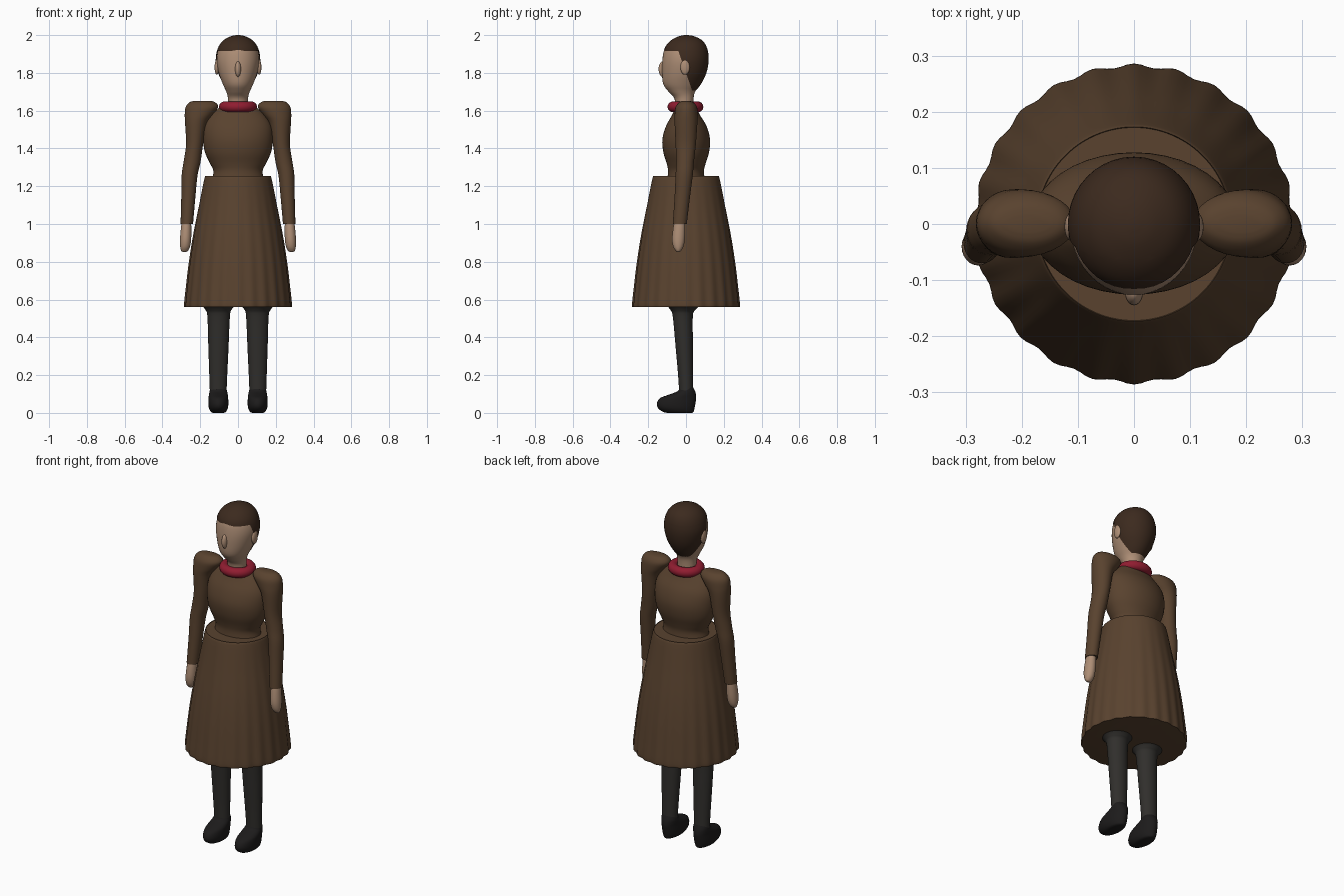
import bpy, bmesh, math
from mathutils import Vector

if "Cube" in bpy.data.objects:
    bpy.data.objects.remove(bpy.data.objects["Cube"])


def material(name, rgb):
    m = bpy.data.materials.new(name)
    m.diffuse_color = (*rgb, 1)
    m.use_nodes = True
    m.node_tree.nodes["Principled BSDF"].inputs["Base Color"].default_value = m.diffuse_color
    return m


cloth = material("brown_cloth", (0.10, 0.055, 0.028))
skin = material("skin", (0.42, 0.27, 0.18))
hair_mat = material("dark_hair", (0.045, 0.023, 0.013))
red = material("red", (0.28, 0.012, 0.03))
stocking = material("stocking", (0.03, 0.028, 0.025))
leather = material("black_leather", (0.012, 0.011, 0.011))


def finish(name, bm, mat, angle=50):
    bmesh.ops.recalc_face_normals(bm, faces=bm.faces)
    me = bpy.data.meshes.new(name)
    bm.to_mesh(me)
    bm.free()
    ob = bpy.data.objects.new(name, me)
    bpy.context.collection.objects.link(ob)
    me.materials.append(mat)
    bpy.ops.object.select_all(action='DESELECT')
    ob.select_set(True)
    bpy.context.view_layer.objects.active = ob
    bpy.ops.object.shade_smooth_by_angle(angle=math.radians(angle))
    return ob


def smooth(rows, steps):
    # Catmull-Rom interpolation between the cross-section rows
    out = []
    for i in range(len(rows) - 1):
        a, b, c, d = (rows[min(max(i + k, 0), len(rows) - 1)] for k in (-1, 0, 1, 2))
        for s in range(steps):
            t = s / steps
            out.append([0.5 * (2*q + (r - p)*t + (2*p - 5*q + 4*r - w)*t*t
                               + (3*q - p - 3*r + w)*t**3)
                        for p, q, r, w in zip(a, b, c, d)])
    return out + [list(rows[-1])]


def loft(rows, n=40, steps=4, sx=1, pleats=0):
    # rows: z, x min, x max, y min, y max of horizontal oval sections
    bm = bmesh.new()
    rings = []
    rows = smooth(rows, steps)
    z_low, z_high = min(r[0] for r in rows), max(r[0] for r in rows)
    for z, x0, x1, y0, y1 in rows:
        drop = (z_high - z) / (z_high - z_low)
        ring = []
        for i in range(n):
            a = 2 * math.pi * i / n
            k = 1 + (0.012 * drop * (math.cos(pleats * a) - 1) if pleats else 0)
            ring.append(bm.verts.new((sx * ((x0 + x1) / 2 + (x1 - x0) / 2 * k * math.cos(a)),
                                      (y0 + y1) / 2 + (y1 - y0) / 2 * k * math.sin(a), z)))
        rings.append(ring)
    for lo, hi in zip(rings, rings[1:]):
        for i in range(n):
            j = (i + 1) % n
            bm.faces.new((lo[i], lo[j], hi[j], hi[i]))
    bm.faces.new(rings[0])
    bm.faces.new(rings[-1])
    return bm


def round_rows(pairs):
    return [(z, -rx, rx, y0, y1) for z, rx, y0, y1 in pairs]


def ellipsoid(name, loc, size, mat):
    bm = bmesh.new()
    bmesh.ops.create_uvsphere(bm, u_segments=20, v_segments=12, radius=1)
    for v in bm.verts:
        v.co = Vector(loc) + Vector([c * s for c, s in zip(v.co, size)])
    return finish(name, bm, mat)


# skirt, closed at waist and hem
finish("skirt", loft(round_rows([
    (1.25, .172, -.172, .172), (1.24, .178, -.178, .178), (1.1, .206, -.206, .206),
    (.95, .236, -.236, .236), (.8, .26, -.26, .26), (.65, .278, -.278, .278),
    (.57, .286, -.286, .286), (.56, .281, -.281, .281)]), n=144, pleats=24), cloth)

# bodice
finish("bodice", loft(round_rows([
    (1.23, .14, -.10, .10), (1.28, .13, -.095, .095), (1.32, .148, -.102, .104),
    (1.38, .175, -.12, .122), (1.45, .185, -.125, .127), (1.52, .178, -.105, .108),
    (1.58, .14, -.072, .072), (1.63, .08, -.05, .05)])), cloth)

# neck ring
bm = bmesh.new()
n, m = 40, 14
grid = [[bm.verts.new(((.073 + .028 * math.cos(b)) * math.cos(a),
                       (.067 + .028 * math.cos(b)) * math.sin(a) - .003,
                       1.62 + .028 * math.sin(b)))
         for b in [2 * math.pi * j / m for j in range(m)]]
        for a in [2 * math.pi * i / n for i in range(n)]]
for i in range(n):
    for j in range(m):
        bm.faces.new((grid[i][j], grid[(i + 1) % n][j],
                      grid[(i + 1) % n][(j + 1) % m], grid[i][(j + 1) % m]))
finish("collar_ring", bm, red)

# head with neck
finish("head", loft(round_rows([
    (1.58, .055, -.06, .04), (1.66, .053, -.06, .04), (1.70, .062, -.092, .048),
    (1.74, .08, -.12, .075), (1.80, .102, -.127, .102), (1.87, .113, -.125, .114),
    (1.93, .10, -.112, .105), (1.97, .07, -.075, .08), (1.99, .03, -.03, .04)])), skin)
ellipsoid("nose", (0, -.122, 1.82), (.016, .023, .042), skin)

# hair cap: a slightly larger head shell with the face area cut away
bm = loft(round_rows([
    (1.70, .058, -.08, .046), (1.74, .08, -.11, .079), (1.80, .106, -.12, .108),
    (1.87, .118, -.121, .12), (1.93, .107, -.113, .112), (1.97, .08, -.082, .088),
    (1.993, .04, -.04, .046), (2.0, .008, -.008, .012)]))
cuts = [(Vector((0, 0, 1.915)), Vector((0, 0, 1))),
        (Vector((0, -.035, 1.9)), Vector((0, .2, .07)).normalized())]
for co, no in cuts:
    bmesh.ops.bisect_plane(bm, geom=bm.verts[:] + bm.edges[:] + bm.faces[:],
                           plane_co=co, plane_no=no)
face_area = [f for f in bm.faces
             if all((f.calc_center_median() - co).dot(no) < 0 for co, no in cuts)]
bmesh.ops.delete(bm, geom=face_area, context='FACES')
finish("hair", bm, hair_mat)

for side, sx in (("right", -1), ("left", 1)):
    ellipsoid(side + "_ear", (sx * .112, -.005, 1.83), (.012, .025, .04), skin)

    # puffed sleeve
    finish(side + "_sleeve", loft([
        (1.652, .15, .23, -.015, .015), (1.645, .122, .255, -.035, .038),
        (1.62, .105, .277, -.055, .058), (1.58, .13, .282, -.06, .062),
        (1.53, .165, .28, -.06, .06), (1.42, .185, .275, -.055, .052),
        (1.33, .198, .288, -.052, .042), (1.26, .214, .298, -.055, .036),
        (1.15, .225, .30, -.06, .022), (1.0, .238, .304, -.07, .004)],
        n=32, sx=sx), cloth)

    # hand
    finish(side + "_hand", loft([
        (1.02, .25, .296, -.06, -.006), (.98, .247, .302, -.068, -.004),
        (.92, .248, .307, -.074, -.006), (.88, .254, .306, -.068, -.014),
        (.857, .266, .3, -.054, -.028), (.852, .276, .29, -.046, -.036)],
        n=24, sx=sx), skin)

    # stockinged leg, flaring under the skirt
    finish(side + "_leg", loft([
        (.565, .02, .19, -.10, .07), (.545, .035, .172, -.082, .05),
        (.51, .043, .162, -.07, .036), (.35, .05, .157, -.055, .037),
        (.2, .057, .152, -.042, .038), (.08, .062, .148, -.034, .038)],
        n=32, sx=sx), stocking)

    # shoe
    finish(side + "_shoe", loft([
        (.14, .064, .146, -.032, .036), (.115, .058, .15, -.045, .048),
        (.095, .054, .154, -.095, .053), (.078, .052, .156, -.138, .054),
        (.05, .051, .157, -.154, .05), (.025, .054, .154, -.148, .045),
        (.006, .064, .144, -.122, .04), (0, .076, .132, -.10, .032)],
        n=32, sx=sx), leather)
